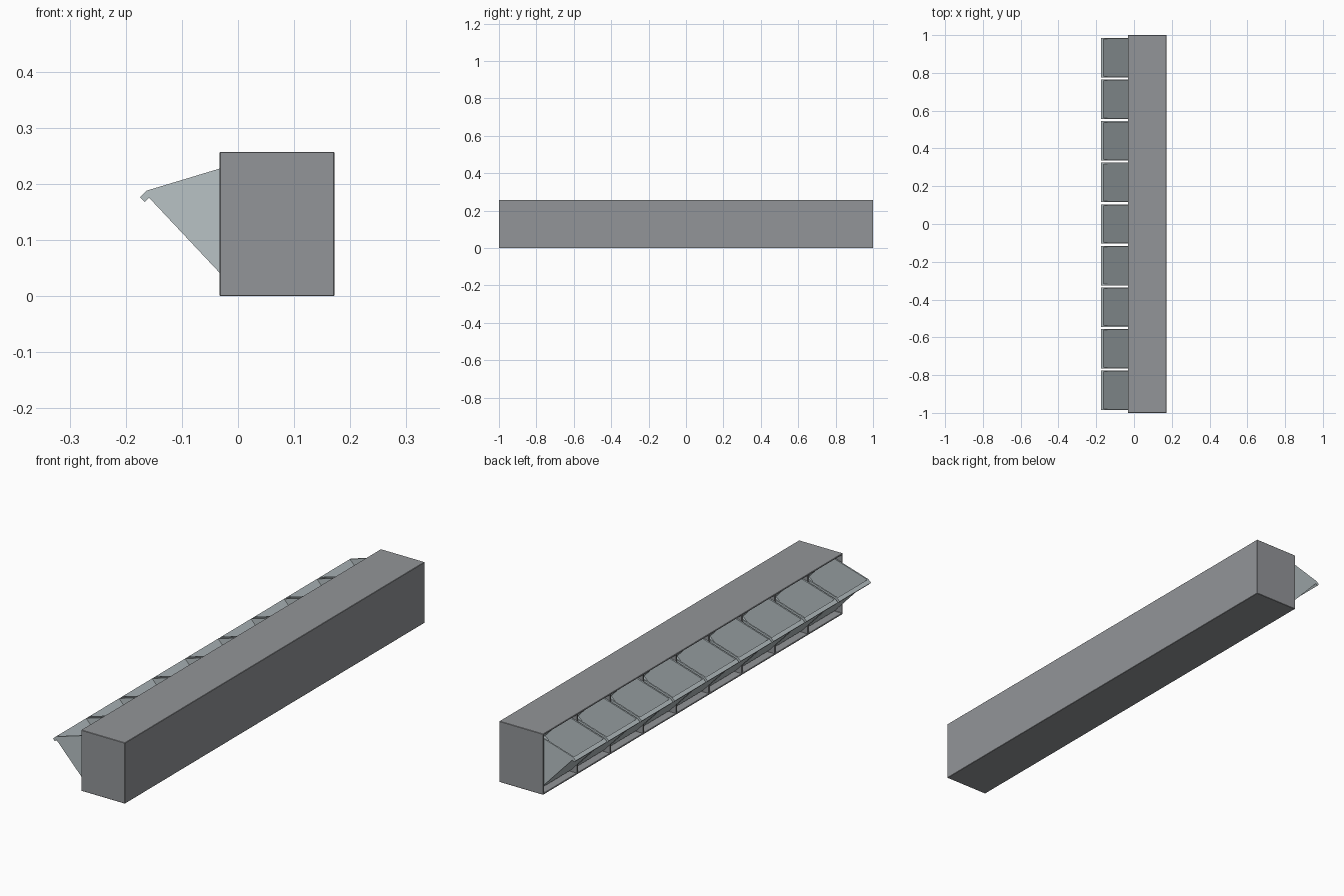
import bpy
import bmesh
from mathutils import Vector

cube = bpy.data.objects.get("Cube")
if cube:
    bpy.data.objects.remove(cube, do_unlink=True)


def material(name, rgb):
    m = bpy.data.materials.new(name)
    m.use_nodes = True
    m.diffuse_color = (*rgb, 1)
    m.node_tree.nodes["Principled BSDF"].inputs["Base Color"].default_value = (*rgb, 1)
    return m


HOUSING = material("mid grey", (0.29, 0.30, 0.315))
PLASTIC = material("pale blue grey", (0.48, 0.54, 0.56))


def finish(bm, name, mat):
    bmesh.ops.recalc_face_normals(bm, faces=bm.faces[:])
    mesh = bpy.data.meshes.new(name)
    bm.to_mesh(mesh)
    bm.free()
    mesh.materials.append(mat)
    ob = bpy.data.objects.new(name, mesh)
    bpy.context.collection.objects.link(ob)
    return ob


def box(bm, lo, hi):
    verts = bmesh.ops.create_cube(bm, size=1)["verts"]
    for v in verts:
        v.co = Vector([l + (c + 0.5) * (h - l) for c, l, h in zip(v.co, lo, hi)])


def extrude_profile(bm, points, y0, y1):
    """Extrude an x-z outline from y0 to y1."""
    face = bm.faces.new([bm.verts.new((x, y0, z)) for x, z in points])
    geom = bmesh.ops.extrude_face_region(bm, geom=[face])["geom"]
    moved = [g for g in geom if isinstance(g, bmesh.types.BMVert)]
    bmesh.ops.translate(bm, verts=moved, vec=(0, y1 - y0, 0))


FRONT, BACK, HEIGHT, WALL = -0.033, 0.172, 0.257, 0.008
BINS, PITCH, WIDTH = 9, 0.22, 0.209

# Housing: hollow case open on the bin side
bm = bmesh.new()
box(bm, (FRONT, -1, 0), (BACK, 1, HEIGHT))
bm.normal_update()
opening = min(bm.faces, key=lambda f: f.calc_center_median().x)
bmesh.ops.inset_region(bm, faces=[opening], thickness=WALL)
geom = bmesh.ops.extrude_face_region(bm, geom=[opening])["geom"]
bmesh.ops.translate(bm, verts=[g for g in geom if isinstance(g, bmesh.types.BMVert)],
                    vec=(BACK - FRONT - WALL, 0, 0))
if opening.is_valid:
    bm.faces.remove(opening)
case = finish(bm, "housing", HOUSING)
bevel = case.modifiers.new("soft edges", "BEVEL")
bevel.width = 0.0015
bevel.segments = 1

# Dividers between the compartments
bm = bmesh.new()
for i in range(1, BINS):
    y = (i - BINS / 2) * PITCH
    box(bm, (FRONT + 0.001, y - 0.004, WALL / 2), (BACK - WALL / 2, y + 0.004, HEIGHT - WALL / 2))
finish(bm, "dividers", HOUSING)

# Tilted bins: local axes are depth (into the bin) and height (up its front)
PIVOT = Vector((-0.005, 0.012))
UP = Vector((-0.685, 0.729))
IN = Vector((0.729, 0.685))
DEPTH, TOP, REAR, T = 0.17, 0.236, 0.1545, 0.006


def tilted(points):
    return [PIVOT + IN * d + UP * h for d, h in points]


shell = tilted([(0, 0), (0, TOP - 0.012), (-0.011, TOP - 0.012), (-0.011, TOP), (T, TOP),
                (T, T), (DEPTH - T, T), (DEPTH - T, REAR), (DEPTH, REAR), (DEPTH, 0)])
side = tilted([(0, 0), (0, TOP), (T, TOP), (DEPTH, REAR), (DEPTH, 0)])

for i in range(BINS):
    y = (i - (BINS - 1) / 2) * PITCH
    a, b = y - WIDTH / 2, y + WIDTH / 2
    bm = bmesh.new()
    extrude_profile(bm, shell, a, b)
    extrude_profile(bm, side, a, a + T)
    extrude_profile(bm, side, b - T, b)
    finish(bm, f"tilt_bin_{i + 1}", PLASTIC)
